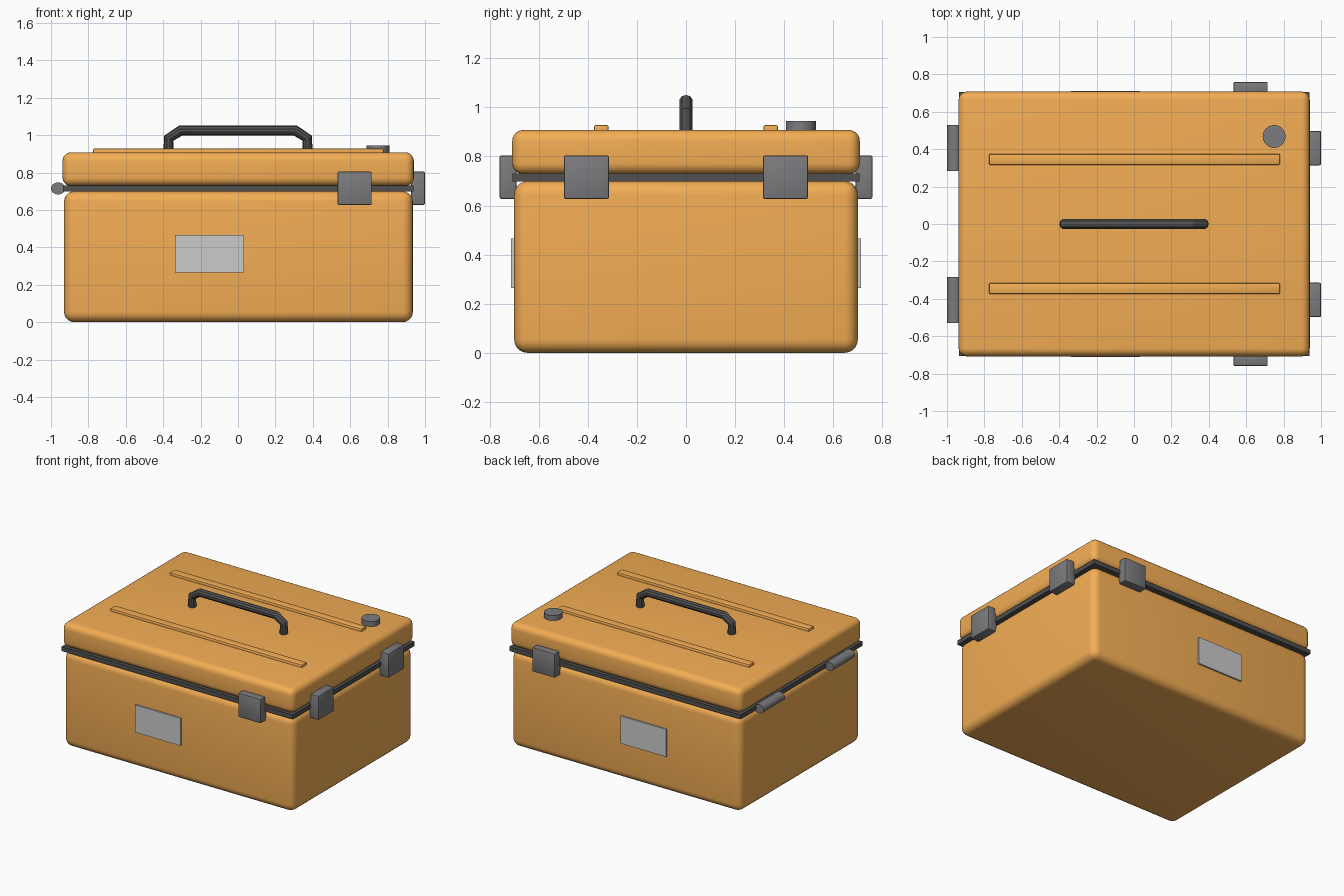
import bpy, math

if "Cube" in bpy.data.objects:
    bpy.data.objects.remove(bpy.data.objects["Cube"])


def material(name, rgb):
    m = bpy.data.materials.new(name)
    m.diffuse_color = (*rgb, 1)
    m.use_nodes = True
    m.node_tree.nodes["Principled BSDF"].inputs["Base Color"].default_value = m.diffuse_color
    return m


ORANGE = material("orange_shell", (0.9, 0.42, 0.09))
DARK = material("dark_hardware", (0.2, 0.2, 0.21))
BLACK = material("black_rubber", (0.08, 0.08, 0.08))
GREY = material("label_grey", (0.65, 0.65, 0.65))


def finish(ob, name, mat, bevel=0, segments=3):
    ob.name = name
    ob.data.materials.append(mat)
    if bevel:
        b = ob.modifiers.new("rounding", 'BEVEL')
        b.width, b.segments = bevel, segments
        b.limit_method = 'ANGLE'
        bpy.ops.object.modifier_apply(modifier=b.name)
        bpy.ops.object.shade_smooth_by_angle(angle=math.radians(40))
    return ob


def box(name, x, y, z, mat, bevel=0, segments=3):
    """Box from (min, max) ranges on each axis."""
    r = (x, y, z)
    bpy.ops.mesh.primitive_cube_add(size=1, location=[(a + b) / 2 for a, b in r])
    ob = bpy.context.object
    ob.scale = [b - a for a, b in r]
    bpy.ops.object.transform_apply(location=False, rotation=False, scale=True)
    return finish(ob, name, mat, bevel, segments)


# Case shell: body, seal and lid
box("case_body", (-0.93, 0.935), (-0.70, 0.70), (0, 0.70), ORANGE, 0.055, 5)
box("seal", (-0.936, 0.938), (-0.706, 0.706), (0.698, 0.73), BLACK)
box("lid", (-0.938, 0.94), (-0.708, 0.708), (0.728, 0.908), ORANGE, 0.045, 5)

for s, side in ((-1, "front"), (1, "back")):
    # Stiffening rib on the lid
    box(f"lid_rib_{side}", (-0.775, 0.78), (s * 0.345 - 0.03, s * 0.345 + 0.03),
        (0.89, 0.928), ORANGE, 0.008, 2)
    # Label plate
    box(f"label_{side}", (-0.337, 0.032), sorted((s * 0.68, s * 0.712)),
        (0.265, 0.466), GREY)
    # Latch on the long side
    box(f"latch_{side}", (0.532, 0.715), sorted((s * 0.69, s * 0.76)),
        (0.627, 0.805), DARK, 0.008, 2)
    # Latch on the right end
    box(f"end_latch_{side}", (0.925, 1.0), (s * 0.406 - 0.092, s * 0.406 + 0.092),
        (0.627, 0.805), DARK, 0.008, 2)
    # Hinge barrel on the left end
    bpy.ops.mesh.primitive_cylinder_add(vertices=24, radius=1, depth=0.246,
                                        location=(-0.962, s * 0.406, 0.715),
                                        rotation=(math.pi / 2, 0, 0))
    hinge = bpy.context.object
    hinge.scale = (0.038, 0.032, 1)
    bpy.ops.object.transform_apply(location=False, rotation=True, scale=True)
    finish(hinge, f"hinge_{side}", DARK)
    bpy.ops.object.shade_smooth_by_angle()

# Pressure valve
bpy.ops.mesh.primitive_cylinder_add(vertices=32, radius=0.061, depth=0.06,
                                    location=(0.749, 0.468, 0.915))
finish(bpy.context.object, "pressure_valve", DARK)
bpy.ops.object.shade_smooth_by_angle()

# Carry handle: a round bar swept along a bent path
curve = bpy.data.curves.new("handle", 'CURVE')
curve.dimensions = '3D'
curve.bevel_depth, curve.bevel_resolution = 0.028, 3
curve.use_fill_caps = True
path = [(-0.371, 0.89), (-0.371, 0.983), (-0.308, 1.024)]
path += [(-x, z) for x, z in reversed(path)]
spline = curve.splines.new('POLY')
spline.points.add(len(path) - 1)
for p, (x, z) in zip(spline.points, path):
    p.co = (x, 0, z, 1)
    p.radius = 1
handle = bpy.data.objects.new("handle", curve)
bpy.context.collection.objects.link(handle)
bpy.ops.object.select_all(action='DESELECT')
handle.select_set(True)
bpy.context.view_layer.objects.active = handle
bpy.ops.object.convert(target='MESH')
finish(bpy.context.object, "handle", BLACK)
bpy.ops.object.shade_smooth_by_angle()
